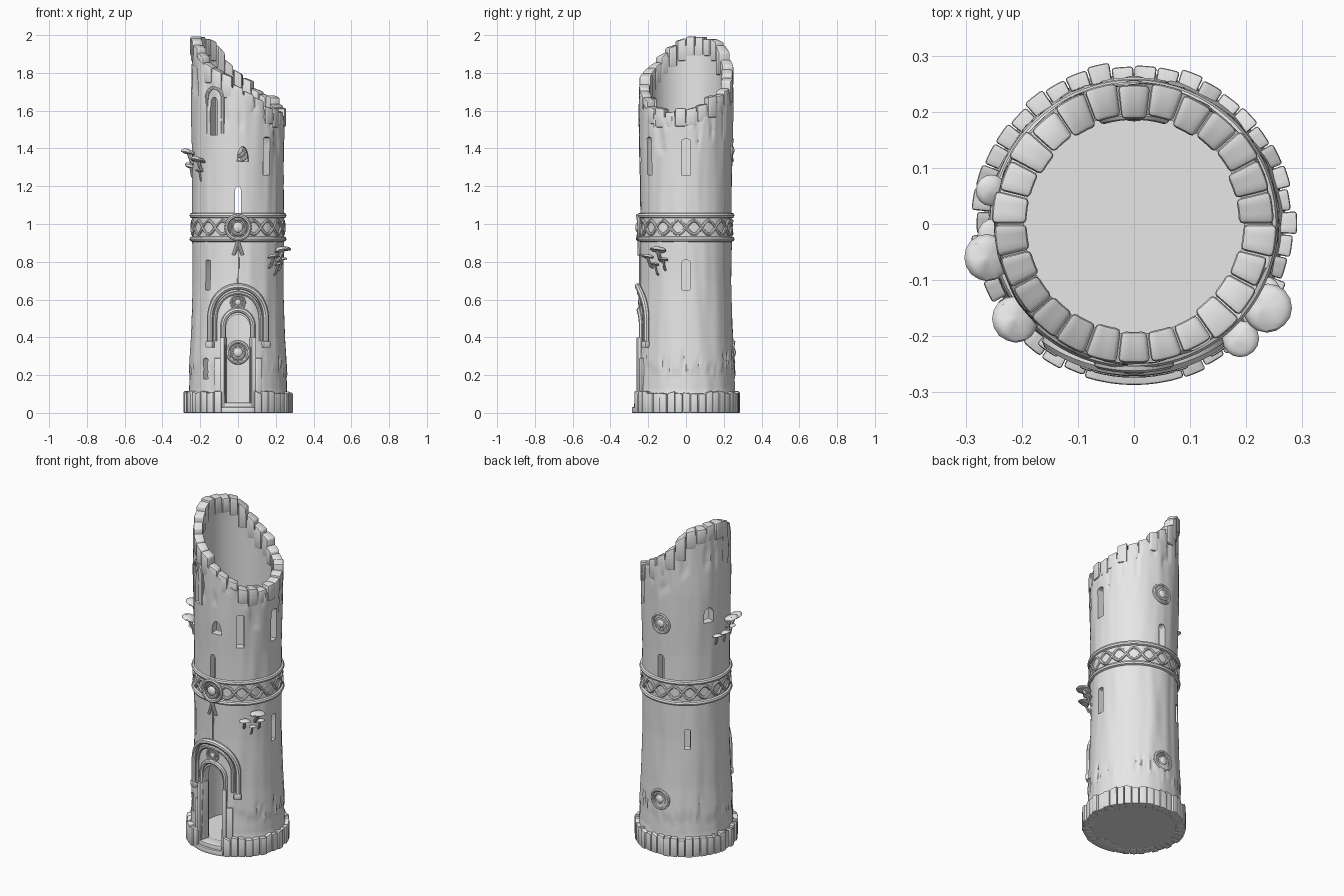
import bpy, bmesh, random
from math import sin, cos, pi, radians
from mathutils import Vector, Matrix, noise

random.seed(4)
if "Cube" in bpy.data.objects:
    bpy.data.objects.remove(bpy.data.objects["Cube"])

stone = bpy.data.materials.new("grey_stone")
stone.use_nodes = True
stone.diffuse_color = (0.8, 0.8, 0.8, 1)
stone.node_tree.nodes["Principled BSDF"].inputs["Base Color"].default_value = (0.8, 0.8, 0.8, 1)
parts = []


def finish(name, bm):
    bmesh.ops.recalc_face_normals(bm, faces=bm.faces)
    me = bpy.data.meshes.new(name)
    bm.to_mesh(me)
    bm.free()
    ob = bpy.data.objects.new(name, me)
    bpy.context.collection.objects.link(ob)
    me.materials.append(stone)
    parts.append(ob)
    return ob


def lerp(table, v):
    for (a, p), (b, q) in zip(table, table[1:]):
        if v <= b:
            return p + (q - p) * (v - a) / (b - a)
    return table[-1][1]


def polar(deg, r, z):
    return Vector((r * cos(radians(deg)), r * sin(radians(deg)), z))


def rim(deg):
    """Height of the ruined top at an angle."""
    return lerp([(0, 1.61), (45, 1.68), (80, 1.76), (105, 1.85), (130, 1.98), (180, 1.98),
                 (205, 1.93), (225, 1.87), (250, 1.79), (270, 1.74), (300, 1.65),
                 (330, 1.6), (360, 1.61)], deg % 360)


def outer(z):
    return lerp([(0, 0.268), (0.15, 0.264), (0.4, 0.249), (0.7, 0.241), (1.2, 0.242),
                 (1.6, 0.25), (2, 0.244)], z)


def wrap(deg, pts, r):
    """Wrap flat (u, z) points round the tower."""
    return [polar(deg + u / r / pi * 180, r, z) for u, z in pts]


def arch(hw, z0, z1, k=1.0, n=12):
    spring = z1 - hw * k
    curve = [(hw * cos(pi * i / n), spring + k * hw * sin(pi * i / n)) for i in range(n + 1)]
    return [(hw, z0)] + curve + [(-hw, z0)]


def circle(r, z, n=28):
    return [(r * cos(2 * pi * i / n), z + r * sin(2 * pi * i / n)) for i in range(n)]


def tube(name, pts, radius, cyclic=False):
    cu = bpy.data.curves.new(name, 'CURVE')
    cu.dimensions = '3D'
    cu.bevel_depth, cu.bevel_resolution, cu.use_fill_caps = radius, 2, True
    sp = cu.splines.new('POLY')
    sp.points.add(len(pts) - 1)
    for p, co in zip(sp.points, pts):
        p.co = (*co, 1)
    sp.use_cyclic_u = cyclic
    cu.materials.append(stone)
    ob = bpy.data.objects.new(name, cu)
    bpy.context.collection.objects.link(ob)
    bpy.ops.object.select_all(action='DESELECT')
    ob.select_set(True)
    bpy.context.view_layer.objects.active = ob
    bpy.ops.object.convert(target='MESH')
    parts.append(bpy.context.object)


def arc_block(bm, a0, a1, r0, r1, z0, za, zb, n=3):
    """Curved stone from a0 to a1 whose top runs from za to zb."""
    rings = []
    for i in range(n + 1):
        a, top = a0 + (a1 - a0) * i / n, za + (zb - za) * i / n
        rings.append([bm.verts.new(polar(a, r, z))
                      for r, z in ((r0, z0), (r1, z0), (r1, top), (r0, top))])
    for p, q in zip(rings, rings[1:]):
        for j in range(4):
            bm.faces.new((p[j], p[(j + 1) % 4], q[(j + 1) % 4], q[j]))
    bm.faces.new(rings[0])
    bm.faces.new(rings[-1])


def soften(bm, width):
    bmesh.ops.recalc_face_normals(bm, faces=bm.faces)
    edges = [e for e in bm.edges if e.calc_face_angle(0) > 0.6]
    bmesh.ops.bevel(bm, geom=edges, offset=width, segments=2, profile=0.5, affect='EDGES')


# Hollow shaft with weathered plaster
N, K, FLOOR = 144, 70, 0.05
bm = bmesh.new()
cols = []
for i in range(N):
    a = 360 * i / N
    top = rim(a) - 0.035
    col = []
    for k in range(K + 1):
        z = 0.002 + (top - 0.002) * k / K
        d = polar(a, 1, 0)
        r = outer(z) + 0.005 * noise.noise(Vector((d.x * 5, d.y * 5, z * 2.5)))
        if 0.1 < z < 0.2 + 0.2 * abs(noise.noise(d * 9)):
            r -= 0.006
        if z > top - 0.2 and noise.noise(Vector((d.x * 6, d.y * 6, z * 4))) > 0.15:
            r -= 0.006
        col.append(bm.verts.new(polar(a, r, z)))
    for k in range(17):
        z = top + (FLOOR - top) * k / 16
        col.append(bm.verts.new(polar(a, 0.196, z)))
    cols.append(col)
for i in range(N):
    p, q = cols[i], cols[(i + 1) % N]
    for k in range(len(p) - 1):
        bm.faces.new((p[k], q[k], q[k + 1], p[k + 1]))
bm.faces.new([c[0] for c in cols])
bm.faces.new([c[-1] for c in cols])
shaft = finish("tower_shaft", bm)

# Door and window openings: angle, half width, bottom, top, arch steepness
openings = [(270, 0.066, 0.052, 0.52, 1.2), (270, 0.017, 1.03, 1.2, 2), (90, 0.02, 1.03, 1.2, 1),
            (239, 0.022, 1.47, 1.67, 1.2), (229, 0.016, 0.65, 0.81, 0.4), (228, 0.014, 0.18, 0.29, 0.5),
            (308, 0.02, 1.26, 1.46, 0.3), (276, 0.03, 1.33, 1.41, 2.5), (0, 0.024, 1.26, 1.45, 0.5),
            (0, 0.02, 0.65, 0.81, 0.5), (127, 0.016, 0.64, 0.76, 0.4), (156, 0.03, 1.4, 1.49, 1.2)]
bm = bmesh.new()
for deg, hw, z0, z1, k in openings:
    side = polar(deg + 90, 1, 0)
    profile = arch(hw, z0, z1, k)
    near, far = [[bm.verts.new(polar(deg, r, z) + side * u) for u, z in profile] for r in (0.14, 0.4)]
    bm.faces.new(near)
    bm.faces.new(far)
    for j in range(len(near)):
        m = (j + 1) % len(near)
        bm.faces.new((near[j], near[m], far[m], far[j]))
bmesh.ops.remove_doubles(bm, verts=bm.verts, dist=1e-5)
cutter = finish("opening_cutter", bm)
parts.remove(cutter)
cutter.hide_render = True
mod = shaft.modifiers.new("openings", 'BOOLEAN')
mod.operation, mod.solver, mod.object = 'DIFFERENCE', 'EXACT', cutter
bpy.context.view_layer.objects.active = shaft
bpy.ops.object.modifier_apply(modifier=mod.name)
bpy.data.objects.remove(cutter)

# Broken crown of stones
bm = bmesh.new()
for i in range(26):
    a0, a1 = 360 * i / 26, 360 * (i + 1) / 26
    jit = random.uniform(-0.015, 0.015)
    mid = (rim(a0) + rim(a1 - 0.01)) / 2 + jit
    tilt = (rim(a1 - 0.01) - rim(a0)) * 0.3
    za, zb = min(mid - tilt, 2), min(mid + tilt, 2)
    arc_block(bm, a0 + 0.3, a1 - 0.3, 0.19 + random.uniform(-0.004, 0.006),
              0.25 + random.uniform(-0.005, 0.005), min(rim(a0), rim(a1)) - 0.09, za, zb)
soften(bm, 0.008)
finish("crown_stones", bm)

# Foundation stones, leaving a gap for the doorway
bm = bmesh.new()
for i in range(38):
    a0 = 288 + 324 * i / 38
    arc_block(bm, a0 + 0.25, a0 + 324 / 38 - 0.25, 0.23, random.uniform(0.28, 0.291), 0,
              random.uniform(0.1, 0.118), random.uniform(0.1, 0.118))
soften(bm, 0.005)
finish("foundation_stones", bm)

# Doorstep and door jambs
bm = bmesh.new()
arc_block(bm, 252, 288, 0.2, 0.287, 0, 0.03, 0.03, 8)
arc_block(bm, 254, 286, 0.2, 0.274, 0.02, 0.055, 0.055, 8)
for s in (-1, 1):
    for inner, outr, r, top in ((15.5, 21, 0.274, 0.4), (21, 29, 0.266, 0.29)):
        a, b = sorted((270 + s * inner, 270 + s * outr))
        arc_block(bm, a, b, 0.21, r, 0.02, top, top)
    a, b = sorted((270 + s * 30, 270 + s * 39))
    arc_block(bm, a, b, 0.23, 0.275, 0.345, 0.38, 0.38)
soften(bm, 0.005)
finish("door_jambs_and_steps", bm)

# Door mouldings and window hood
for name, hw, z0, z1, r, t in (("inner_door_arch", 0.08, 0.06, 0.545, 0.248, 0.014),
                               ("middle_door_arch", 0.125, 0.38, 0.635, 0.25, 0.01),
                               ("outer_door_arch", 0.158, 0.37, 0.67, 0.256, 0.016)):
    tube(name, wrap(270, arch(hw, z0, z1, 1.1, 24), r), t)
tube("window_hood", wrap(239, arch(0.05, 1.48, 1.72, 1.1), 0.243), 0.01)

# Middle band: two mouldings and a scrolling frieze
for z in (0.92, 1.045):
    tube("band_moulding", [polar(a * 3, 0.243, z) for a in range(120)], 0.014, True)
for ph in (0, pi):
    tube("band_scroll", [polar(a, 0.242, 0.982 + 0.036 * sin(radians(a * 9) + ph))
                         for a in range(0, 360, 2)], 0.009, True)


# Round medallions: two rings and a domed boss
def medallion(deg, z, r, at):
    tube("medallion_ring", wrap(deg, circle(r, z), at), r * 0.17, True)
    tube("medallion_inner_ring", wrap(deg, circle(r * 0.66, z), at), r * 0.1, True)
    bm = bmesh.new()
    bmesh.ops.create_uvsphere(bm, u_segments=20, v_segments=10, radius=1)
    place = Matrix.Translation(polar(deg, at, z)) @ Matrix.Rotation(radians(deg), 4, 'Z')
    bm.transform(place @ Matrix.Diagonal((r * 0.22, r * 0.45, r * 0.45, 1)))
    finish("medallion_boss", bm)


medallion(270, 0.982, 0.062, 0.255)
medallion(270, 0.585, 0.036, 0.247)
for z in (1.39, 0.32):
    for at in (0.244 if z > 1 else 0.252, 0.195):
        medallion(90, z, 0.055, at)

# Hanging cord and ribbon ends below the front medallion
tube("hanging_cord", wrap(270, [(0, 0.92), (0.002, 0.8), (0, 0.62)], 0.245), 0.005)
for s in (-1, 1):
    tube("ribbon_end", wrap(270, [(0, 0.91), (s * 0.012, 0.87), (s * 0.024, 0.835)], 0.248), 0.009)

# Bracket mushrooms: cap centre and radius
caps = [(-0.262, -0.06, 1.375, 0.042), (-0.212, -0.17, 1.335, 0.042), (-0.25, -0.02, 1.3, 0.03),
        (-0.255, 0.06, 1.31, 0.028), (-0.205, -0.15, 1.28, 0.022), (0.238, -0.15, 0.86, 0.044),
        (0.19, -0.205, 0.825, 0.033), (0.235, -0.12, 0.81, 0.026), (0.215, -0.165, 0.785, 0.022)]
for x, y, z, r in caps:
    bm = bmesh.new()
    bmesh.ops.create_uvsphere(bm, u_segments=16, v_segments=10, radius=r)
    for v in bm.verts:
        v.co.z *= 0.5 if v.co.z > 0 else 0.12
        v.co.z += 0.15 * r * noise.noise(v.co * 40)
    bm.transform(Matrix.Translation((x, y, z)) @ Matrix.Rotation(0.25, 4, (y, -x, 0)))
    finish("mushroom_cap", bm)
    root = Vector((x, y, 0)).normalized() * 0.236 + Vector((0, 0, z - 0.055))
    tube("mushroom_stem", [root, (root + Vector((x, y, z - 0.035))) / 2, Vector((x, y, z))], r * 0.24)

# Smooth shading with sharp edges kept
bpy.ops.object.select_all(action='DESELECT')
for ob in parts:
    ob.select_set(True)
bpy.context.view_layer.objects.active = shaft
bpy.ops.object.shade_smooth_by_angle(angle=radians(35))
